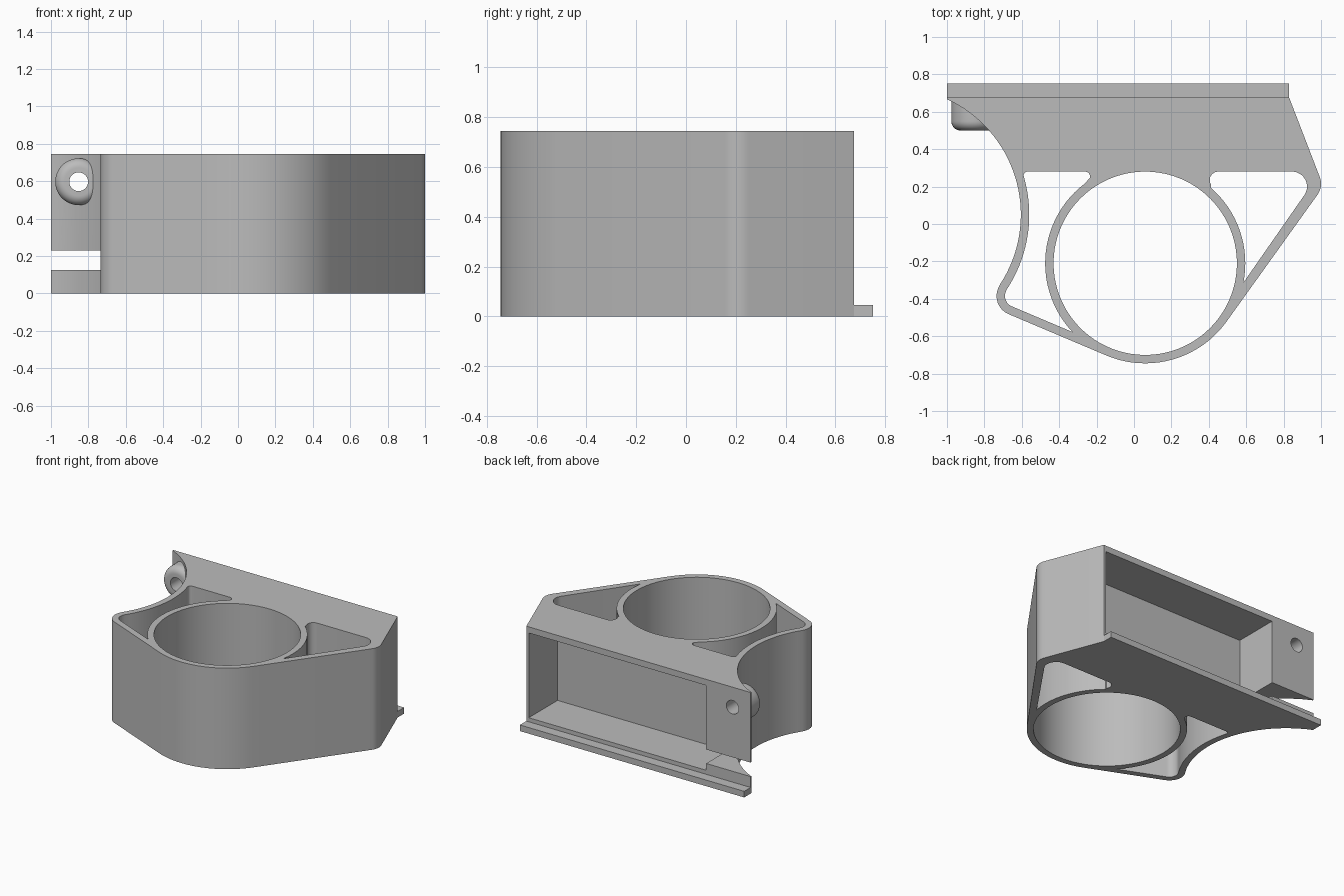
import bpy, bmesh
from math import sin, cos, radians, degrees, atan2, acos, hypot, ceil
from mathutils import Matrix

if "Cube" in bpy.data.objects:
    bpy.data.objects.remove(bpy.data.objects["Cube"])

HEIGHT = 0.745
WALL = 0.045
RING = (0.06, -0.21)        # centre of the round opening
RING_IN = 0.49
RING_OUT = RING_IN + WALL
SCOOP = (-1.285, 0.05)      # centre of the concave side
SCOOP_R = 0.68
LEFT = (-0.63, -0.385)      # rounded corner at -x
RIGHT = (0.9, 0.215)        # rounded corner at +x
BACK_Y = 0.675

grey = bpy.data.materials.new("plain grey")
grey.use_nodes = True
grey.diffuse_color = (0.5, 0.5, 0.5, 1)
grey.node_tree.nodes["Principled BSDF"].inputs["Base Color"].default_value = (0.5, 0.5, 0.5, 1)


def arc(centre, r, a0, a1, step=4):
    n = max(2, ceil(abs(a1 - a0) / step))
    angles = [radians(a0 + (a1 - a0) * i / n) for i in range(n + 1)]
    return [(centre[0] + r * cos(a), centre[1] + r * sin(a)) for a in angles]


def tangent(c1, r1, c2, r2):
    """Normal angle of the outer tangent, walking counter-clockwise."""
    dx, dy = c2[0] - c1[0], c2[1] - c1[1]
    return degrees(atan2(dy, dx) - acos((r1 - r2) / hypot(dx, dy)))


def finish(name, bm):
    bmesh.ops.recalc_face_normals(bm, faces=bm.faces)
    mesh = bpy.data.meshes.new(name)
    bm.to_mesh(mesh)
    bm.free()
    mesh.materials.append(grey)
    ob = bpy.data.objects.new(name, mesh)
    bpy.context.collection.objects.link(ob)
    return ob


def prism(name, points, z0, z1):
    bm = bmesh.new()
    face = bm.faces.new([bm.verts.new((x, y, z0)) for x, y in points])
    up = bmesh.ops.extrude_face_region(bm, geom=[face])["geom"]
    bmesh.ops.translate(bm, vec=(0, 0, z1 - z0),
                        verts=[v for v in up if isinstance(v, bmesh.types.BMVert)])
    return finish(name, bm)


def box(name, x0, x1, y0, y1, z0, z1):
    return prism(name, [(x0, y0), (x1, y0), (x1, y1), (x0, y1)], z0, z1)


def rod(name, x, z, r, y0, y1, round_front=0):
    bm = bmesh.new()
    place = Matrix.Translation((x, (y0 + y1) / 2, z)) @ Matrix.Rotation(radians(90), 4, "X")
    bmesh.ops.create_cone(bm, cap_ends=True, segments=64, radius1=r, radius2=r,
                          depth=y1 - y0, matrix=place)
    if round_front:
        rim = [e for e in bm.edges if all(v.co.y < y0 + 0.001 for v in e.verts)]
        bmesh.ops.bevel(bm, geom=rim, offset=round_front, segments=8,
                        profile=0.5, affect="EDGES")
    return finish(name, bm)


def combine(target, tool, operation):
    tool.hide_render = True
    mod = target.modifiers.new(tool.name, "BOOLEAN")
    mod.operation, mod.solver, mod.object = operation, "EXACT", tool
    bpy.context.view_layer.objects.active = target
    bpy.ops.object.modifier_apply(modifier=mod.name)
    bpy.data.objects.remove(tool)


# Outer body
scoop_end = degrees(atan2(LEFT[1] - SCOOP[1], LEFT[0] - SCOOP[0]))
left_r, right_r = 0.105, 0.1
back_corner = (0.83, BACK_Y)
t1 = tangent(LEFT, left_r, RING, RING_OUT) % 360
t2 = tangent(RING, RING_OUT, RIGHT, right_r) % 360
t3 = tangent(RIGHT, right_r, back_corner, 0) % 360
outline = [(-1, BACK_Y)]
outline += arc(SCOOP, SCOOP_R, 65.2, scoop_end, 3)
outline += arc(LEFT, left_r, 180 + scoop_end, t1, 8)[1:]
outline += arc(RING, RING_OUT, t1, t2)
outline += arc(RIGHT, right_r, t2 - 360, t3, 8)
outline += [back_corner]
body = prism("holder_body", outline, 0, HEIGHT)

# Boss on the wing
BOSS_X, BOSS_Z = -0.852, 0.597
combine(body, rod("boss", BOSS_X, BOSS_Z, 0.125, 0.5, 0.67, 0.05), "UNION")

# Round opening
combine(body, prism("ring_cutter", arc(RING, RING_IN, 0, 360, 3)[:-1], -0.1, 1), "DIFFERENCE")

# Side openings between the ring and the outer wall
TOP_Y = 0.28
tip = degrees(acos(RING_IN / RING_OUT))
t = tangent(LEFT, left_r - WALL, RING, RING_IN) % 360
left_hole = arc((-0.26, 0.255), 0.025, -20, 90, 22)
left_hole += arc((-0.57, 0.26), 0.02, 90, 180, 22)
left_hole += arc(SCOOP, SCOOP_R + WALL, 15, scoop_end, 3)
left_hole += arc(LEFT, left_r - WALL, 180 + scoop_end, t, 8)[1:]
left_hole += arc(RING, RING_OUT, t - tip, 127)
combine(body, prism("left_cutter", left_hole, -0.1, 1), "DIFFERENCE")

inner, inner_r = (0.845, 0.2), 0.08
t = tangent(RING, RING_IN, inner, inner_r)
right_hole = arc(RING, RING_OUT, 49, t + tip)
right_hole += arc(inner, inner_r, t, 90, 8)
right_hole += arc((0.45, 0.235), 0.045, 90, 215, 15)
combine(body, prism("right_cutter", right_hole, -0.1, 1), "DIFFERENCE")

# Rear pocket, wing slot and screw hole
combine(body, box("pocket_cutter", -0.637, 0.81, 0.34, 0.9, 0.075, 0.7), "DIFFERENCE")
combine(body, box("slot_cutter", -1.2, -0.6, 0.342, 0.9, 0.125, 0.228), "DIFFERENCE")
combine(body, rod("screw_cutter", BOSS_X, BOSS_Z, 0.05, 0.3, 0.9), "DIFFERENCE")

# Rear foot ledge
ledge = box("rear_ledge", -1, 0.83, BACK_Y, 0.75, 0, WALL)

bpy.ops.object.select_all(action="DESELECT")
body.select_set(True)
bpy.context.view_layer.objects.active = body
bpy.ops.object.shade_smooth_by_angle(angle=radians(30))
